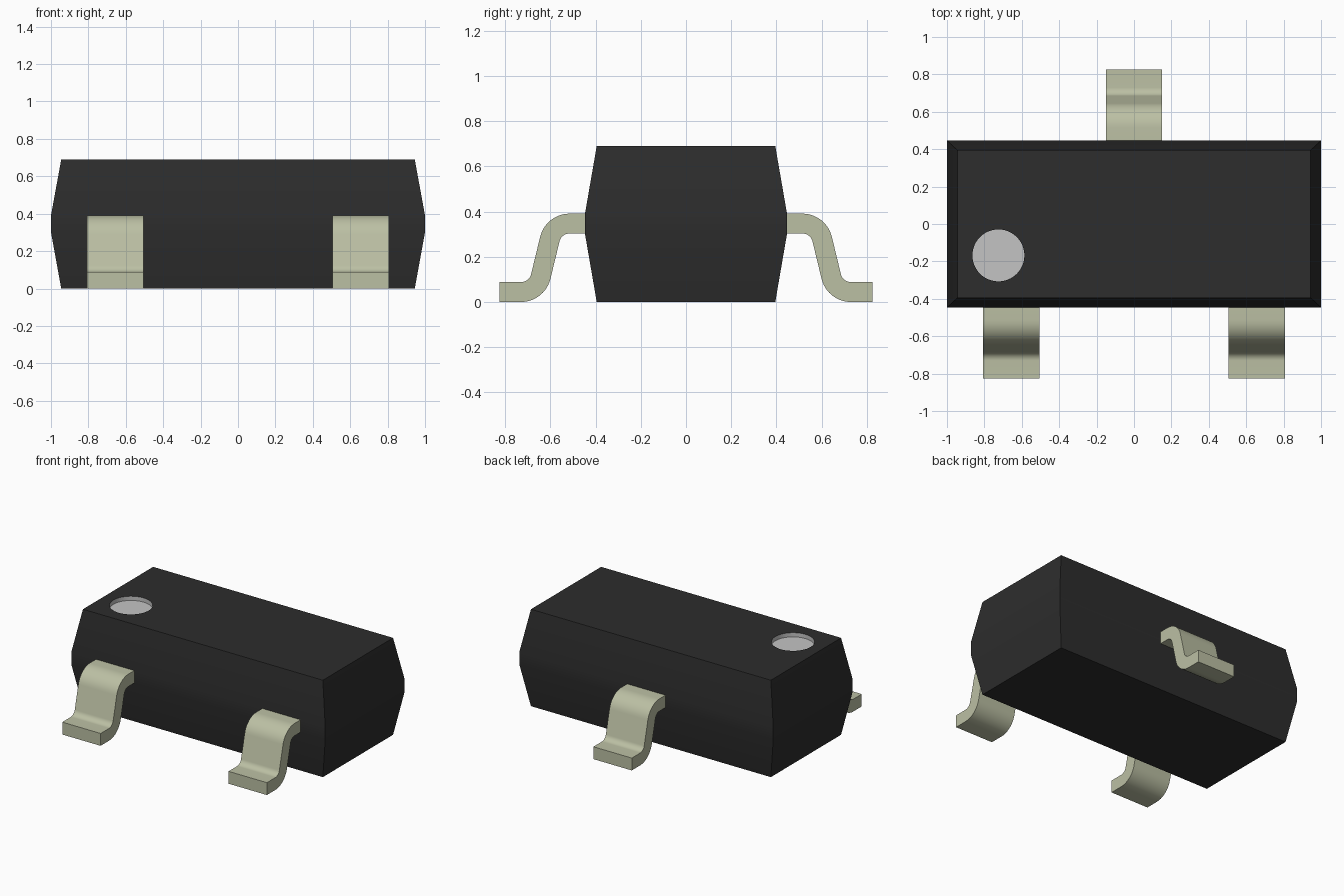
import bpy
import bmesh
import math

cube = bpy.data.objects.get("Cube")
if cube:
    bpy.data.objects.remove(cube, do_unlink=True)


def material(name, rgb):
    m = bpy.data.materials.new(name)
    m.use_nodes = True
    m.diffuse_color = (*rgb, 1)
    m.node_tree.nodes["Principled BSDF"].inputs["Base Color"].default_value = (*rgb, 1)
    return m


BLACK = material("black plastic", (0.026, 0.026, 0.026))
METAL = material("pale metal", (0.50, 0.525, 0.37))
GREY = material("marker grey", (0.55, 0.55, 0.55))


def finish(name, bm, mats):
    bmesh.ops.recalc_face_normals(bm, faces=bm.faces)
    mesh = bpy.data.meshes.new(name)
    bm.to_mesh(mesh)
    bm.free()
    for m in mats:
        mesh.materials.append(m)
    ob = bpy.data.objects.new(name, mesh)
    bpy.context.collection.objects.link(ob)
    return ob


def smooth(ob):
    bpy.ops.object.select_all(action='DESELECT')
    ob.select_set(True)
    bpy.context.view_layer.objects.active = ob
    bpy.ops.object.shade_smooth_by_angle(angle=math.radians(30))


# Body: stacked rectangles, widest in the band where the leads leave it
bm = bmesh.new()
rings = []
for hx, hy, z in [(0.945, 0.395, 0), (1, 0.447, 0.302), (1, 0.447, 0.39), (0.945, 0.395, 0.69)]:
    rings.append([bm.verts.new((sx * hx, sy * hy, z))
                  for sx, sy in [(-1, -1), (1, -1), (1, 1), (-1, 1)]])
for a, b in zip(rings, rings[1:]):
    for i in range(4):
        j = (i + 1) % 4
        bm.faces.new((a[i], a[j], b[j], b[i]))
bm.faces.new(rings[0])
bm.faces.new(rings[-1])
body = finish("body", bm, [BLACK, GREY])

# Round marker recess in the top
MX, MY, MR, DEPTH = -0.725, -0.168, 0.139, 0.03
bpy.ops.mesh.primitive_cylinder_add(vertices=48, radius=MR, depth=0.2,
                                    location=(MX, MY, 0.69 - DEPTH + 0.1))
cutter = bpy.context.object
cutter.name = "marker_cutter"
cutter.hide_render = True
cut = body.modifiers.new("marker recess", 'BOOLEAN')
cut.operation = 'DIFFERENCE'
cut.solver = 'EXACT'
cut.object = cutter
bpy.context.view_layer.objects.active = body
bpy.ops.object.modifier_apply(modifier=cut.name)
bpy.data.objects.remove(cutter, do_unlink=True)
for p in body.data.polygons:
    c = p.center
    inside = math.hypot(c.x - MX, c.y - MY) < MR + 0.005 and 0.64 < c.z < 0.688
    p.material_index = 1 if inside else 0
smooth(body)


# Gull-wing lead: strip of constant thickness along two arcs
T, R, TURN, STEPS = 0.044, 0.09, math.radians(76.5), 10
Y1, Z1 = 0.515, 0.257
Y2, Z2 = 0.73, 0.134


def lead(name, x, side, width=0.302):
    path = [(0.42, Z1 + R, 0)]                      # y, z, slope angle
    for i in range(STEPS + 1):                      # upper bend
        a = TURN * i / STEPS
        path.append((Y1 + R * math.sin(a), Z1 + R * math.cos(a), a))
    for i in range(STEPS + 1):                      # lower bend
        a = TURN * (1 - i / STEPS)
        path.append((Y2 - R * math.sin(a), Z2 - R * math.cos(a), a))
    path.append((0.826, Z2 - R, 0))                 # foot
    bm = bmesh.new()
    rows = []
    for y, z, a in path:
        dy, dz = T * math.sin(a), T * math.cos(a)
        rows.append([bm.verts.new((x + sx * width / 2, side * (y + s * dy), z + s * dz))
                     for sx, s in [(-1, -1), (1, -1), (1, 1), (-1, 1)]])
    for a, b in zip(rows, rows[1:]):
        for i in range(4):
            j = (i + 1) % 4
            bm.faces.new((a[i], a[j], b[j], b[i]))
    bm.faces.new(rows[0])
    bm.faces.new(rows[-1])
    smooth(finish(name, bm, [METAL]))


lead("front_right_lead", -0.655, -1)
lead("front_left_lead", 0.655, -1)
lead("back_lead", 0, 1)
